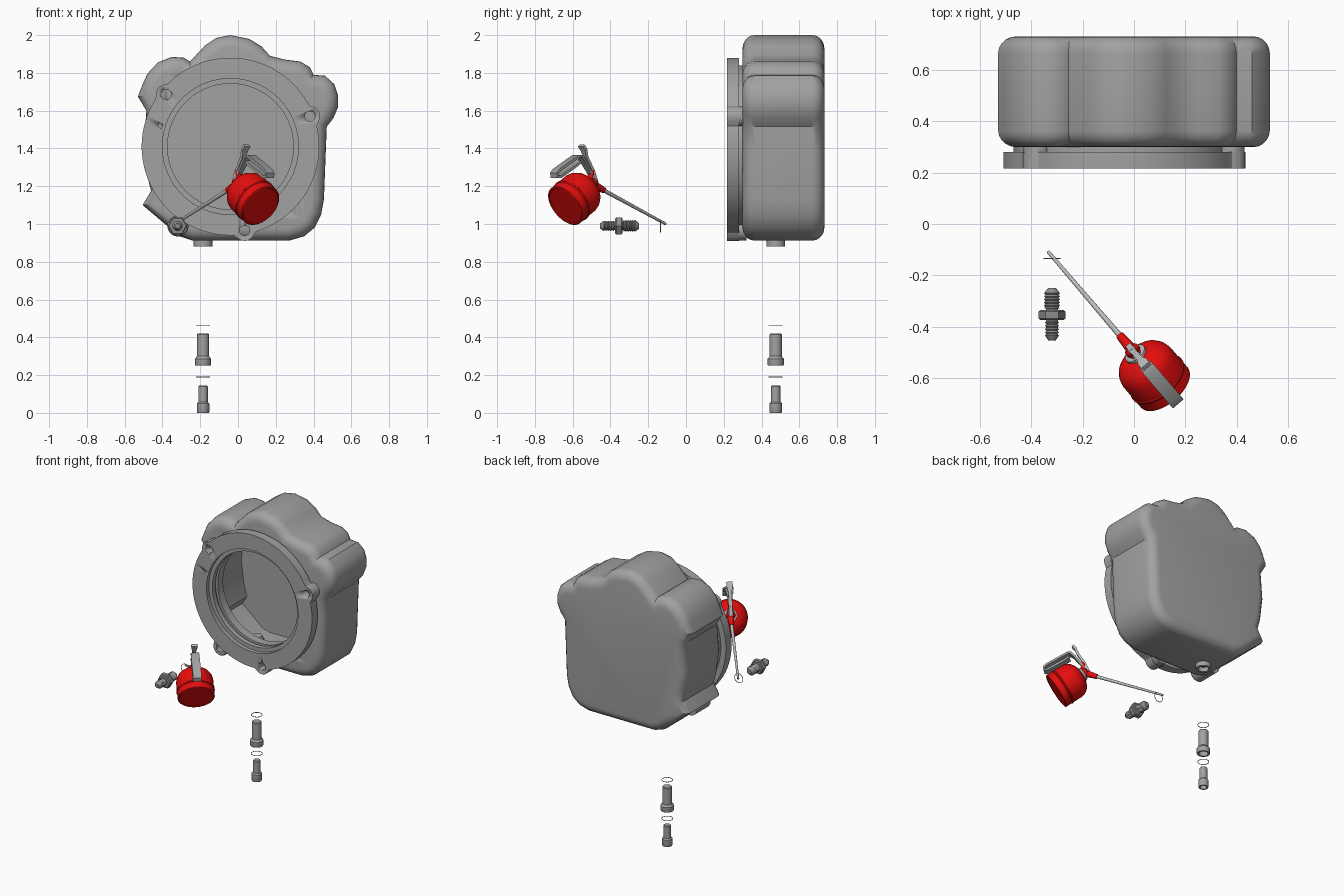
import bpy, bmesh, math
from mathutils import Vector as V

if "Cube" in bpy.data.objects:
    bpy.data.objects.remove(bpy.data.objects["Cube"])

def material(name, c):
    m = bpy.data.materials.new(name)
    m.diffuse_color = (*c, 1)
    m.use_nodes = True
    m.node_tree.nodes["Principled BSDF"].inputs["Base Color"].default_value = m.diffuse_color
    return m

GREY = material("cast grey", (0.36, 0.36, 0.36))
STEEL = material("bright steel", (0.5, 0.5, 0.5))
DARK = material("dark steel", (0.27, 0.27, 0.27))
RED = material("red paint", (0.78, 0.004, 0.004))

def loft(name, rings, mat, loop=False, angle=30):
    """Skin equal-sized rings of points; loop joins last to first, otherwise ends are capped."""
    bm = bmesh.new()
    vs = [[bm.verts.new(p) for p in r] for r in rings]
    n, k = len(rings[0]), len(rings)
    for i in range(k if loop else k - 1):
        a, b = vs[i], vs[(i + 1) % k]
        for j in range(n):
            bm.faces.new((a[j], a[(j + 1) % n], b[(j + 1) % n], b[j]))
    if not loop:
        bm.faces.new(vs[0])
        bm.faces.new(vs[-1])
    bmesh.ops.remove_doubles(bm, verts=bm.verts, dist=1e-5)
    bmesh.ops.recalc_face_normals(bm, faces=bm.faces)
    me = bpy.data.meshes.new(name)
    bm.to_mesh(me)
    bm.free()
    me.materials.append(mat)
    ob = bpy.data.objects.new(name, me)
    bpy.context.collection.objects.link(ob)
    bpy.ops.object.select_all(action='DESELECT')
    ob.select_set(True)
    bpy.context.view_layer.objects.active = ob
    bpy.ops.object.shade_smooth_by_angle(angle=math.radians(angle))
    return ob

def lathe(name, profile, origin, axis, mat, seg=32, loop=False):
    """Turn (radius, distance) points round an axis."""
    q = V(axis).to_track_quat('Z', 'Y')
    rings = [[V(origin) + q @ V((max(r, 1e-3) * math.cos(2 * math.pi * j / seg),
                                 max(r, 1e-3) * math.sin(2 * math.pi * j / seg), t))
              for j in range(seg)] for r, t in profile]
    return loft(name, rings, mat, loop)

def cut(ob, cutter):
    m = ob.modifiers.new("cut", 'BOOLEAN')
    m.operation, m.solver, m.object = 'DIFFERENCE', 'EXACT', cutter
    bpy.ops.object.select_all(action='DESELECT')
    bpy.context.view_layer.objects.active = ob
    ob.select_set(True)
    bpy.ops.object.modifier_apply(modifier=m.name)
    bpy.data.objects.remove(cutter)

# Housing: lobed outline (x, z), clockwise from the top
OUT = [(-.04, 2.0), (.06, 1.98), (.125, 1.94), (.17, 1.89), (.25, 1.87), (.33, 1.86),
       (.38, 1.83), (.40, 1.79), (.46, 1.785), (.51, 1.74), (.53, 1.68), (.53, 1.62),
       (.505, 1.56), (.47, 1.515), (.465, 1.39), (.455, 1.13), (.44, 1.05), (.405, .98),
       (.35, .935), (.27, .912), (-.24, .912), (-.31, .935), (-.505, 1.10), (-.46, 1.175),
       (-.48, 1.25), (-.50, 1.41), (-.485, 1.6), (-.53, 1.675), (-.505, 1.74),
       (-.48, 1.795), (-.425, 1.855), (-.35, 1.885), (-.285, 1.88), (-.255, 1.86),
       (-.175, 1.945), (-.115, 1.985)]

def inset(d, y):
    """Outline moved inward by d, at depth y."""
    pts, n = [V(p) for p in OUT], len(OUT)
    res = []
    for i, p in enumerate(pts):
        a, b = (p - pts[i - 1]).normalized(), (pts[(i + 1) % n] - p).normalized()
        na, nb = V((a.y, -a.x)), V((b.y, -b.x))
        q = p + (na + nb) * (d / (1 + na.dot(nb)))
        res.append((q.x, y, q.y))
    return res

R, Y0, Y1 = .065, .30, .732
arc = [math.pi / 2 * i / 5 for i in range(6)]
rings = [inset(R * (1 - math.sin(a)), Y0 + R * (1 - math.cos(a))) for a in arc]
rings += [inset(R * (1 - math.cos(a)), Y1 - R * (1 - math.sin(a))) for a in arc]
housing = loft("housing", rings, GREY, angle=35)
CX, CZ = -.04, 1.41
cut(housing, loft("cavity_cutter", [inset(.05, .36), inset(.05, .68)], GREY))
cut(housing, lathe("bore_cutter", [(.38, 0), (.38, .25)], (CX, .25, CZ), (0, 1, 0), GREY, 64))

# Flange ring with three screw lobes, stepped bore and neck
HOLES = [(-.38, 1.685), (.38, 1.57), (.035, .965)]

def flange_radius(a):
    r = .47
    for x, z in HOLES:
        D = math.hypot(x - CX, z - CZ)
        d = a - math.atan2(z - CZ, x - CX)
        s = .055 ** 2 - (D * math.sin(d)) ** 2
        if s > 0 and math.cos(d) > 0:
            r = max(r, D * math.cos(d) + math.sqrt(s))
    return r

def ring(r, y, n=160):
    pts = []
    for i in range(n):
        a = 2 * math.pi * i / n
        q = r or flange_radius(a)
        pts.append((CX + q * math.cos(a), y, CZ + q * math.sin(a)))
    return pts

steps = [(0, .28), (0, .217), (.36, .217), (.36, .245), (.333, .245), (.333, .28), (.35, .28),
         (.35, .305), (.333, .305), (.333, .365), (.43, .365), (.43, .28)]
flange = loft("flange", [ring(r, y) for r, y in steps], GREY, loop=True)
for i, (x, z) in enumerate(HOLES):
    cut(flange, lathe("hole_cutter", [(.027, 0), (.027, .15)], (x, .19, z), (0, 1, 0), GREY, 24))
    lathe(f"screw_boss_{i}", [(.027, .02), (.052, .02), (.052, .06), (.027, .06)],
          (x, .26, z), (0, 1, 0), GREY, 24, loop=True)
cut(flange, lathe("pin_cutter", [(.012, 0), (.012, .1)], (-.41, .2, 1.52), (0, 1, 0), GREY, 12))

# Oil inlet boss, bottom drain spigot and its inner boss
lathe("inlet_boss", [(0, .06), (.028, .06), (.028, 0), (.05, 0), (.056, .008), (.056, .16), (0, .16)],
      (-.318, .25, .99), (0, 1, 0), GREY)
DX, DY = -.185, .475
lathe("drain_spigot", [(0, .06), (.034, .06), (.034, 0), (.05, 0), (.05, .06), (.05, .12), (.035, .15), (0, .15)],
      (DX, DY, .88), (0, 0, 1), GREY)

# Drain plugs with sockets below, and sealing washers
lathe("drain_plug_large", [(0, .05), (.03, .05), (.03, 0), (.041, 0), (.043, .004), (.043, .036),
                           (.032, .05), (.032, .165), (.028, .17), (0, .17)], (DX, DY, .25), (0, 0, 1), GREY)
lathe("drain_plug_small", [(0, .04), (.022, .04), (.022, 0), (.031, 0), (.033, .004), (.033, .05),
                           (.025, .058), (.025, .14), (.021, .145), (0, .145)], (DX, DY, 0), (0, 0, 1), GREY)

def washer(name, origin, axis, r):
    lathe(name, [(r - .003, -.0015), (r, -.0015), (r, .0015), (r - .003, .0015)],
          origin, axis, GREY, 40, loop=True)

washer("washer_small", (DX, DY, .19), (0, 0, 1), .037)
washer("washer_large", (DX, DY, .465), (0, 0, 1), .037)
washer("inlet_washer", (-.32, -.135, .99), (0, 1, 0), .034)

# Threaded nipple with hex collar
def thread(t0, t1, r):
    n = round((t1 - t0) / .006)
    return [(r - .005 * (i % 2), t0 + (t1 - t0) * i / n) for i in range(n + 1)]

lathe("threaded_nipple", [(0, -.10), (.014, -.10), (.026, -.082)] + thread(-.08, -.03, .027)
      + [(.023, -.025), (.023, .025)] + thread(.025, .085, .031) + [(.016, .105), (0, .105)],
      (-.32, -.355, .99), (0, 1, 0), DARK, 24)
lathe("nipple_hex", [(0, -.02), (.045, -.02), (.052, -.014), (.052, .014), (.045, .02), (0, .02)],
      (-.32, -.355, .99), (0, 1, 0), DARK, 6)

# Oil can: lies in a vertical plane, u runs along FWD from the base centre
FWD, SIDE, UP = V((-.65, .76, 0)), V((.76, .65, 0)), V((0, 0, 1))

def can_pt(u, z):
    p = V((.12, -.64, 0)) + FWD * u
    p.z = z
    return p

base, axis = can_pt(0, 1.095), V((-.55, .64, .53)).normalized()
lathe("can_body", [(0, .004), (.108, .004), (.112, 0), (.12, .003), (.12, .045), (.124, .05), (.124, .056),
                   (.12, .06), (.12, .125), (.114, .15), (.1, .172), (.076, .19), (.05, .2), (0, .205)],
      base, axis, RED, 48)
lathe("can_collar", [(0, .19), (.042, .19), (.045, .195), (.045, .212), (.038, .218), (0, .222)],
      base, axis, STEEL, 24)
lathe("can_cap", [(0, .21), (.03, .21), (.03, .235), (.02, .245), (0, .247)], base, axis, RED, 24)

def rod(name, a, b, r0, r1, mat):
    lathe(name, [(0, 0), (r0, 0), (r1, (b - a).length), (0, (b - a).length)], a, b - a, mat, 16)

rod("spout_neck", can_pt(.16, 1.225), can_pt(.27, 1.178), .026, .016, RED)
rod("spout", can_pt(.26, 1.182), can_pt(.70, 1.0), .011, .007, STEEL)
rod("pump_post", can_pt(.165, 1.20), can_pt(.185, 1.285), .018, .015, RED)

def strip(name, path, widths, thick, mat):
    """Flat bar bent along a (u, z) path."""
    pts, out = [can_pt(*p) for p in path], []
    for i, p in enumerate(pts):
        t = (pts[min(i + 1, len(pts) - 1)] - pts[max(i - 1, 0)]).normalized()
        nrm = t.cross(SIDE).normalized() * thick / 2
        w = SIDE * widths[i] / 2
        out.append([p + nrm + w, p + nrm - w, p - nrm - w, p - nrm + w])
    loft(name, out, mat)

strip("can_handle", [(.20, 1.225), (.165, 1.28), (.125, 1.335), (.10, 1.36), (.08, 1.36), (-.055, 1.288),
                     (-.075, 1.268), (-.073, 1.25), (-.05, 1.25), (.06, 1.31), (.09, 1.33)],
      [.03, .03, .04, .055, .055, .055, .055, .055, .055, .055, .055], .014, GREY)
strip("pump_lever", [(.215, 1.22), (.19, 1.28), (.145, 1.355), (.13, 1.395), (.112, 1.415)],
      [.024, .024, .022, .04, .04], .016, STEEL)
